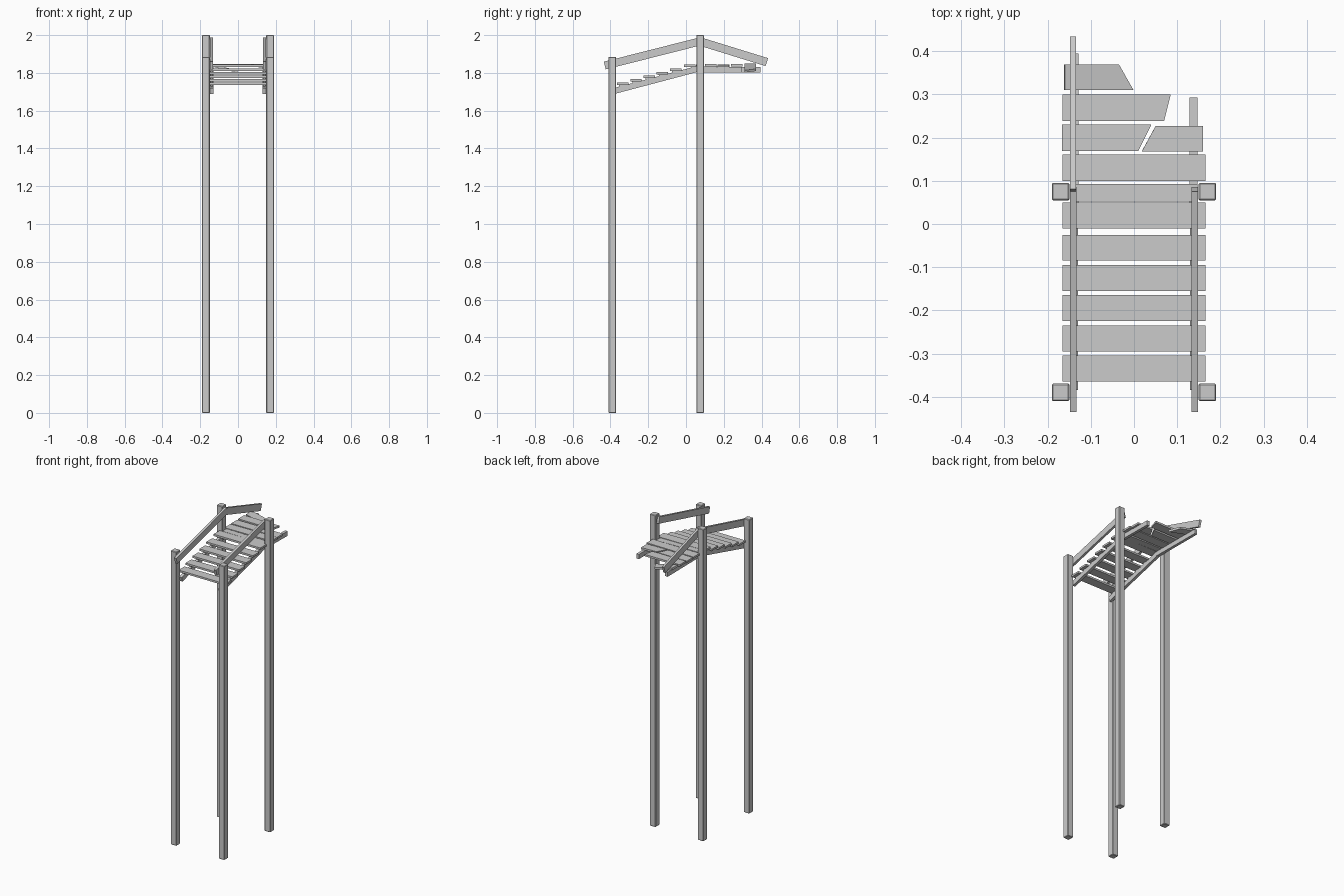
import bpy, bmesh, math
from mathutils import Matrix

if "Cube" in bpy.data.objects:
    bpy.data.objects.remove(bpy.data.objects["Cube"])


def prism(name, outline, depth, matrix):
    """Extrude a 2D outline (local xy) by depth along local z, centred."""
    bm = bmesh.new()
    low = [bm.verts.new((x, y, -depth / 2)) for x, y in outline]
    top = [bm.verts.new((x, y, depth / 2)) for x, y in outline]
    bm.faces.new(low[::-1])
    bm.faces.new(top)
    n = len(outline)
    for i in range(n):
        j = (i + 1) % n
        bm.faces.new((low[i], low[j], top[j], top[i]))
    bm.transform(matrix)
    bmesh.ops.recalc_face_normals(bm, faces=bm.faces)
    mesh = bpy.data.meshes.new(name)
    bm.to_mesh(mesh)
    bm.free()
    ob = bpy.data.objects.new(name, mesh)
    bpy.context.collection.objects.link(ob)
    return ob


def side_beam(name, x, outline, width):
    """Beam drawn in the side view (y, z) and given a width along x."""
    m = Matrix(((0, 0, 1, x), (1, 0, 0, 0), (0, 1, 0, 0), (0, 0, 0, 1)))
    return prism(name, outline, width, m)


def slanted(y0, z0, y1, z1, h):
    """Square-ended beam outline around a centre line."""
    a = math.atan2(z1 - z0, y1 - y0)
    dy, dz = -math.sin(a) * h / 2, math.cos(a) * h / 2
    return [(y0 - dy, z0 - dz), (y1 - dy, z1 - dz),
            (y1 + dy, z1 + dz), (y0 + dy, z0 + dz)]


def plank(name, outline, z, roll=0.0, thick=0.012):
    cx = sum(p[0] for p in outline) / len(outline)
    cy = sum(p[1] for p in outline) / len(outline)
    local = [(x - cx, y - cy) for x, y in outline]
    m = Matrix.Translation((cx, cy, z)) @ Matrix.Rotation(math.radians(roll), 4, 'Y')
    return prism(name, local, thick, m)


def board(y0, y1, half=0.166):
    return [(-half, y0), (half, y0), (half, y1), (-half, y1)]


for side, s in (("left", -1), ("right", 1)):
    # posts with slightly softened edges
    for part, y, h in (("front_post", -0.39, 1.885), ("back_post", 0.075, 2.0)):
        sq = [(-.0205, -.0205), (.0205, -.0205), (.0205, .0205), (-.0205, .0205)]
        ob = prism(f"{part}_{side}", sq, h, Matrix.Translation((s * 0.17, y, h / 2)))
        bev = ob.modifiers.new("soft_edges", 'BEVEL')
        bev.width = 0.003
        bev.segments = 1

    # sloped and level stringers under the boards
    side_beam(f"ramp_stringer_{side}", s * 0.139,
              slanted(-0.381, 1.704, 0.05, 1.818, 0.031), 0.018)
    end = 0.395 if s < 0 else 0.293
    side_beam(f"deck_stringer_{side}", s * 0.138,
              slanted(0.03, 1.819, end, 1.816, 0.03), 0.018)

    # hand rail on the inner face of the posts
    side_beam(f"hand_rail_{side}", s * 0.141,
              slanted(-0.43, 1.839, 0.08, 1.968, 0.042), 0.015)

    # small wedges that carry the stepped boards
    for i in range(5):
        y, z = -0.335 + 0.07 * i, 1.738 + 0.0185 * i
        side_beam(f"step_wedge_{side}_{i + 1}", s * 0.139,
                  [(y - 0.022, z), (y - 0.01, z - 0.022), (y + 0.022, z - 0.01),
                   (y + 0.022, z)], 0.014)

# descending rail left standing on one side
side_beam("back_rail_left", -0.141, slanted(0.075, 1.966, 0.428, 1.857, 0.044), 0.014)

# stepped boards
for i in range(5):
    y = -0.335 + 0.07 * i
    plank(f"step_board_{i + 1}", board(y - 0.03, y + 0.03), 1.743 + 0.0185 * i)

# level deck boards
plank("deck_board_1", board(-0.011, 0.05), 1.838)
plank("deck_board_2", board(0.052, 0.093, 0.147), 1.837, roll=0.6)
plank("deck_board_3", board(0.1, 0.161), 1.839, roll=-0.5)

# broken boards at the far end
plank("broken_board_left",
      [(-0.167, 0.169), (0.01, 0.169), (0.04, 0.23), (-0.167, 0.23)], 1.838)
plank("broken_board_right",
      [(0.018, 0.168), (0.16, 0.168), (0.16, 0.227), (0.05, 0.227)], 1.838, roll=1)
plank("broken_board_long",
      [(-0.166, 0.239), (0.07, 0.239), (0.085, 0.3), (-0.166, 0.3)], 1.841)
plank("broken_board_end",
      [(-0.163, 0.31), (0.0, 0.31), (-0.035, 0.37), (-0.163, 0.37)], 1.828, roll=13)
